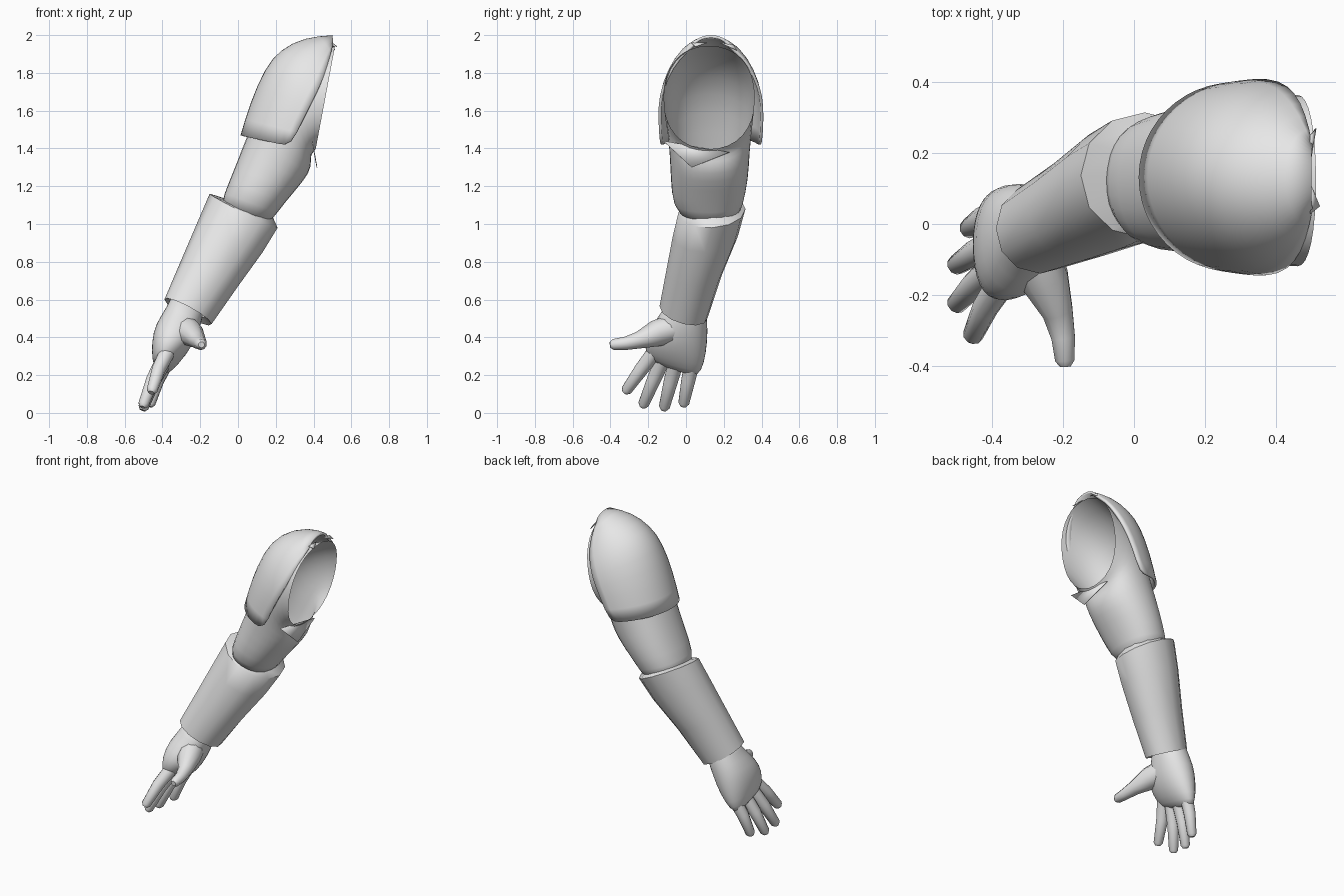
import bpy, bmesh, math
from mathutils import Vector

cube = bpy.data.objects.get("Cube")
if cube:
    bpy.data.objects.remove(cube, do_unlink=True)

grey = bpy.data.materials.new("plain grey")
grey.use_nodes = True
grey.diffuse_color = (0.8, 0.8, 0.8, 1)
grey.node_tree.nodes["Principled BSDF"].inputs["Base Color"].default_value = (0.8, 0.8, 0.8, 1)


def finish(name, bm, thickness=0, smooth=0):
    mesh = bpy.data.meshes.new(name)
    bm.to_mesh(mesh)
    bm.free()
    mesh.materials.append(grey)
    obj = bpy.data.objects.new(name, mesh)
    bpy.context.collection.objects.link(obj)
    if smooth:
        obj.modifiers.new("smooth", "SUBSURF").levels = smooth
        obj.modifiers["smooth"].render_levels = smooth
    if thickness:
        shell = obj.modifiers.new("shell", "SOLIDIFY")
        shell.thickness = thickness
        shell.offset = -1
    bpy.ops.object.select_all(action="DESELECT")
    obj.select_set(True)
    bpy.context.view_layer.objects.active = obj
    bpy.ops.object.shade_smooth_by_angle(angle=math.radians(45))


def bridge(bm, rows, closed=True):
    n = len(rows[0])
    for a, b in zip(rows, rows[1:]):
        for i in range(n if closed else n - 1):
            j = (i + 1) % n
            bm.faces.new((a[i], b[i], b[j], a[j]))


def rounded(value, power):
    return math.copysign(abs(value) ** power, value)


def oval(bm, middle, u, v, angles, power=1.0):
    return [bm.verts.new(middle + u * rounded(math.cos(a), power)
                         + v * rounded(math.sin(a), power)) for a in angles]


# Tube through ovals, each given by its two side points, depth range and tilt
def sleeve(name, rings, sides=16, power=1.0, caps=(), **options):
    bm = bmesh.new()
    rows = []
    angles = [math.tau * i / sides for i in range(sides)]
    for x1, z1, x2, z2, y1, y2, tilt in rings:
        middle = Vector((x1 + x2, y1 + y2, z1 + z2)) / 2
        u = Vector((x2 - x1, 0, z2 - z1)) / 2
        v = Vector((0, (y2 - y1) / 2, tilt))
        rows.append(oval(bm, middle, u, v, angles, power))
    bridge(bm, rows)
    if "start" in caps:
        bm.faces.new(rows[0])
    if "end" in caps:
        bm.faces.new(rows[-1][::-1])
    finish(name, bm, **options)


# Finger: tapering tube with a rounded tip
def finger(name, points, radii, sides=10):
    bm = bmesh.new()
    path = [Vector(p) for p in points]
    last = (path[-1] - path[-2]).normalized()
    path.append(path[-1] + last * radii[-1] * 0.6)
    radii = list(radii) + [radii[-1] * 0.55]
    angles = [math.tau * i / sides for i in range(sides)]
    rows = []
    for i, (p, r) in enumerate(zip(path, radii)):
        along = (path[min(i + 1, len(path) - 1)] - path[max(i - 1, 0)]).normalized()
        u = along.cross(Vector((1, 0, 0))).normalized()
        rows.append(oval(bm, p, u * r, along.cross(u) * r, angles))
    bridge(bm, rows)
    bm.faces.new(rows[0])
    bm.faces.new(rows[-1][::-1])
    bmesh.ops.recalc_face_normals(bm, faces=bm.faces)
    finish(name, bm)


# Upper arm, open at the shoulder
sleeve("upper_arm", [
    (0.515, 1.95, 0.41, 1.39, -0.125, 0.37, 0),
    (0.30, 1.87, 0.385, 1.36, -0.12, 0.365, 0),
    (0.14, 1.70, 0.39, 1.33, -0.105, 0.355, 0),
    (0.05, 1.48, 0.385, 1.27, -0.09, 0.34, 0),
    (-0.02, 1.30, 0.31, 1.18, -0.085, 0.335, 0),
    (-0.08, 1.15, 0.20, 1.05, -0.075, 0.305, 0),
    (-0.10, 1.08, 0.16, 0.98, -0.01, 0.28, 0),
], power=0.9, caps=("end",), smooth=1)

# Shoulder plate wrapped over the outer side
bm = bmesh.new()
arc = [math.pi * (i / 12 - 0.5) for i in range(13)]
rows = []
for xo, zo, xe, ze, depth in [
        (0.01, 1.47, 0.28, 1.41, 0.27), (0.06, 1.64, 0.345, 1.56, 0.28),
        (0.14, 1.83, 0.41, 1.68, 0.275), (0.22, 1.925, 0.455, 1.78, 0.24),
        (0.35, 1.99, 0.485, 1.88, 0.18), (0.50, 2.0, 0.505, 1.95, 0.09)]:
    edge = Vector((xe, 0.132, ze))
    rows.append(oval(bm, edge, Vector((xo, 0.132, zo)) - edge,
                     Vector((0, depth, 0)), arc))
bridge(bm, rows, closed=False)
finish("shoulder_plate", bm, thickness=0.015, smooth=1)

# Torn cloth hanging at the armpit and at the shoulder top
for name, corners in (
        ("armpit_flap", [(0.395, -0.12, 1.44), (0.42, 0.03, 1.30), (0.405, 0.23, 1.38), (0.395, 0.05, 1.41)]),
        ("front_shoulder_tag", [(0.50, 0.03, 1.96), (0.525, 0.05, 1.94), (0.50, 0.11, 1.96)]),
        ("back_shoulder_tag", [(0.50, 0.18, 1.96), (0.515, 0.27, 1.92), (0.50, 0.25, 1.95)])):
    bm = bmesh.new()
    bm.faces.new([bm.verts.new(c) for c in corners])
    finish(name, bm, thickness=0.004)

# Forearm guard, with lips closing in on the elbow and the wrist
sleeve("forearm_guard", [
    (-0.07, 1.13, 0.185, 1.035, -0.01, 0.28, 0.01),
    (-0.15, 1.16, 0.21, 0.98, -0.04, 0.315, 0.01),
    (-0.21, 1.02, 0.13, 0.85, -0.07, 0.275, 0),
    (-0.30, 0.81, 0.00, 0.67, -0.105, 0.19, -0.01),
    (-0.39, 0.60, -0.14, 0.47, -0.14, 0.115, -0.03),
    (-0.35, 0.60, -0.18, 0.51, -0.10, 0.085, -0.02),
], sides=12, power=0.97)

# Palm and wrist
sleeve("palm", [
    (-0.35, 0.64, -0.17, 0.56, -0.10, 0.10, 0),
    (-0.37, 0.57, -0.19, 0.49, -0.125, 0.11, 0),
    (-0.44, 0.475, -0.215, 0.40, -0.205, 0.12, 0),
    (-0.46, 0.37, -0.27, 0.31, -0.225, 0.11, -0.03),
    (-0.455, 0.28, -0.34, 0.24, -0.21, 0.085, -0.04),
    (-0.44, 0.24, -0.38, 0.22, -0.17, 0.05, -0.04),
], power=0.9, caps=("start", "end"), smooth=1)

# Fingers and thumb
tips = {"index": ((-0.37, -0.16, 0.33), (-0.455, -0.315, 0.12)),
        "middle": ((-0.385, -0.115, 0.30), (-0.50, -0.225, 0.045)),
        "ring": ((-0.385, -0.05, 0.28), (-0.50, -0.115, 0.03)),
        "little": ((-0.375, 0.035, 0.28), (-0.465, -0.012, 0.05))}
for name, (base, tip) in tips.items():
    middle = (Vector(base) + Vector(tip)) / 2 + Vector((-0.008, 0, 0.004))
    finger(name + "_finger", [base, middle, tip], (0.042, 0.037, 0.029))
finger("thumb", [(-0.29, -0.06, 0.45), (-0.25, -0.16, 0.42), (-0.215, -0.25, 0.385),
                 (-0.2, -0.32, 0.368), (-0.195, -0.385, 0.362)],
       (0.075, 0.07, 0.045, 0.035, 0.029))
